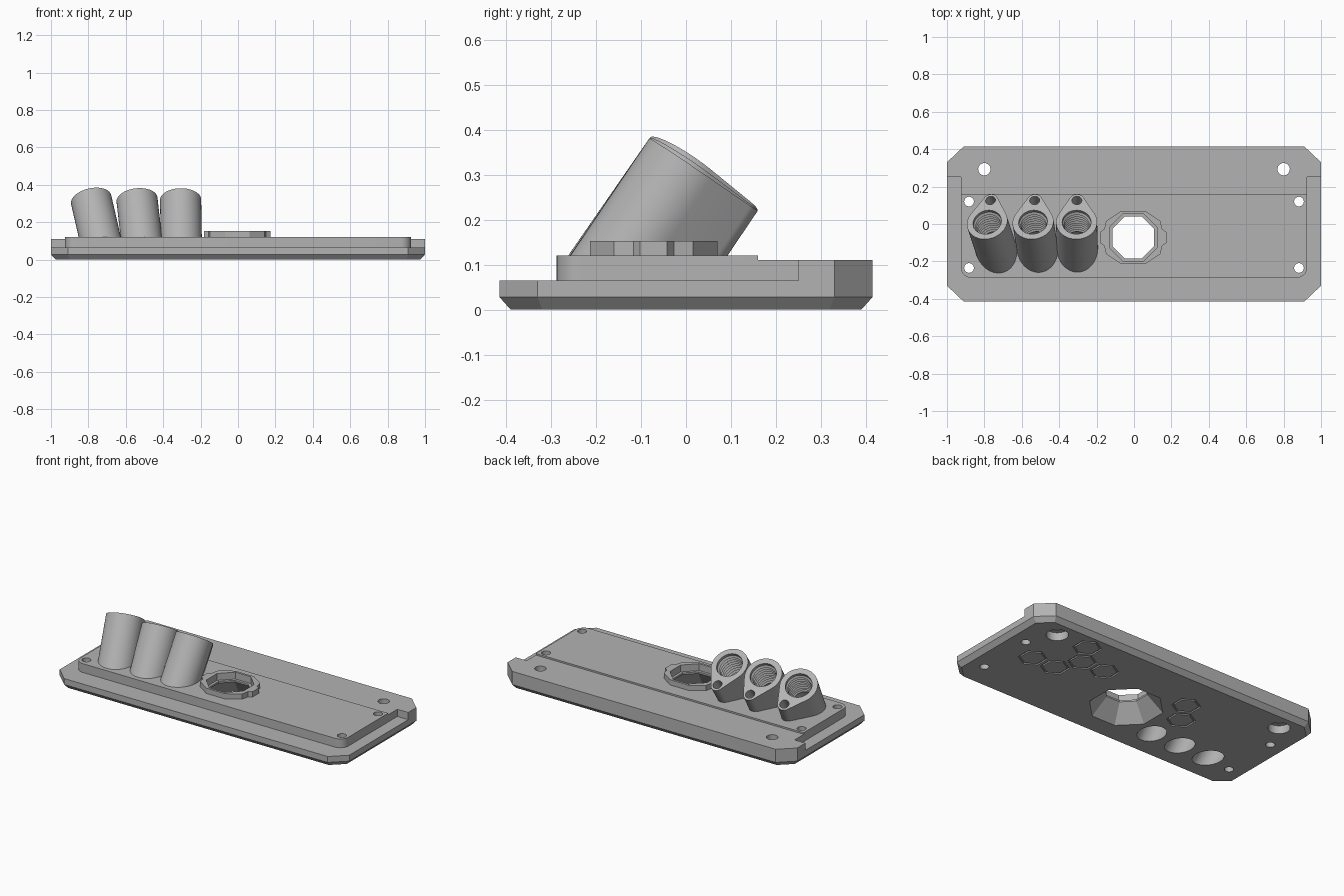
import bpy, bmesh
from math import sin, cos, pi, radians
from mathutils import Matrix, Vector

old = bpy.data.objects.get("Cube")
if old:
    bpy.data.objects.remove(old)

grey = bpy.data.materials.new("plain grey")
grey.use_nodes = True
GREY = (0.45, 0.45, 0.45, 1)
grey.diffuse_color = GREY
grey.node_tree.nodes["Principled BSDF"].inputs["Base Color"].default_value = GREY


def arc(radius, start, end, count, cx=0, cy=0):
    step = (end - start) / (count - 1)
    angles = [radians(start + i * step) for i in range(count)]
    return [(cx + radius * cos(a), cy + radius * sin(a)) for a in angles]


def ngon(radius, sides, cx=0, cy=0, turn=0):
    return arc(radius, turn, turn + 360 - 360 / sides, sides, cx, cy)


def mirrored(quarter):
    """Mirror a quarter outline, listed from the x axis to the y axis."""
    half = quarter + [(-x, y) for x, y in reversed(quarter)]
    return half + [(-x, -y) for x, y in half]


def loft(name, sections, matrix=Matrix()):
    """Join (outline, z) sections into a closed solid."""
    bm = bmesh.new()
    rings = [[bm.verts.new((x, y, z)) for x, y in pts] for pts, z in sections]
    for low, high in zip(rings, rings[1:]):
        n = len(low)
        for i in range(n):
            j = (i + 1) % n
            bm.faces.new((low[i], low[j], high[j], high[i]))
    bm.faces.new(rings[0][::-1])
    bm.faces.new(rings[-1])
    bm.transform(matrix)
    bmesh.ops.recalc_face_normals(bm, faces=bm.faces)
    mesh = bpy.data.meshes.new(name)
    bm.to_mesh(mesh)
    bm.free()
    mesh.materials.append(grey)
    obj = bpy.data.objects.new(name, mesh)
    bpy.context.collection.objects.link(obj)
    return obj


def prism(name, outline, z0, z1, matrix=Matrix()):
    return loft(name, [(outline, z0), (outline, z1)], matrix)


def combine(target, tool, operation="DIFFERENCE", keep=False):
    mod = target.modifiers.new("cut", "BOOLEAN")
    mod.operation, mod.solver, mod.object = operation, "EXACT", tool
    bpy.context.view_layer.objects.active = target
    bpy.ops.object.modifier_apply(modifier=mod.name)
    if not keep:
        bpy.data.objects.remove(tool)


def smooth(obj):
    bpy.ops.object.select_all(action="DESELECT")
    obj.select_set(True)
    bpy.context.view_layer.objects.active = obj
    bpy.ops.object.shade_smooth_by_angle(angle=radians(30))


# Base plate with clipped corners and a bevelled underside
full = mirrored([(1, 0.33), (0.91, 0.415)])
inset = mirrored([(0.975, 0.32), (0.9, 0.39)])
plate = loft("base_plate", [(inset, 0), (full, 0.028), (full, 0.065)])

# Raised rear bar, step and main panel with rounded front corners
rear = [(-1, 0.25), (1, 0.25), (1, 0.33), (0.91, 0.415), (-0.91, 0.415), (-1, 0.33)]
step = [(-0.925, 0.1), (0.925, 0.1), (0.925, 0.3), (-0.925, 0.3)]
R = 0.055
panel = (arc(R, 180, 270, 9, R - 0.925, R - 0.288)
         + arc(R, 270, 360, 9, 0.925 - R, R - 0.288)
         + [(0.925, 0.16), (-0.925, 0.16)])
for outline, top in ((rear, 0.11), (step, 0.11), (panel, 0.12)):
    combine(plate, prism("block", outline, 0.04, top), "UNION")

# Eight-sided collar with side tabs around the central opening
MID = Matrix.Translation((-0.004, -0.072, 0))
collar = mirrored([(0.177, 0.03), (0.155, 0.045), (0.145, 0.088), (0.065, 0.142)])
combine(plate, prism("collar", collar, 0.09, 0.153, MID), "UNION")


def octagon(apothem):
    return ngon(apothem / cos(pi / 8), 8, turn=22.5)


combine(plate, loft("funnel", [(octagon(0.2), -0.005), (octagon(0.112), 0.1),
                               (octagon(0.112), 0.125)], MID))
combine(plate, prism("collar_recess", octagon(0.128), 0.11, 0.2, MID))

# Screw holes, the rear pair counterbored from below
for side in (-1, 1):
    combine(plate, prism("hole", ngon(0.033, 32, side * 0.8, 0.293), -0.1, 0.3))
    combine(plate, prism("bore", ngon(0.062, 32, side * 0.8, 0.293), -0.1, 0.05))
    for y in (0.12, -0.235):
        combine(plate, prism("hole", ngon(0.026, 24, side * 0.882, y), -0.1, 0.3))

# Hexagonal grooves on the underside
HEXES = [(0.58, 0.29), (0.74, 0.012), (0.58, 0.012), (0.5, 0.152), (0.34, 0.152),
         (-0.25, 0.152), (-0.33, 0.012)]
for x, y in HEXES:
    groove = prism("groove", ngon(0.082, 6, x, y, 30), -0.01, 0.008)
    combine(groove, prism("core", ngon(0.07, 6, x, y, 30), -0.02, 0.02))
    combine(plate, groove)

# Three leaning teardrop sockets, fanned sideways, each with a threaded bore
teardrop = arc(0.04, 30, 150, 17, 0, 0.14) + arc(0.11, 150, 390, 41)
bore = [(ngon(0.075, 40), -0.6)]
for i in range(9):
    z = -0.2 + i * 0.02
    bore += [(ngon(0.075, 40), z), (ngon(0.067, 40), z + 0.01)]
bore += [(ngon(0.077, 40), -0.018), (ngon(0.077, 40), 0.05)]

for place, x, fan in (("right", -0.785, -13), ("middle", -0.54, -6.5), ("left", -0.307, -1)):
    frame = (Matrix.Translation((x, 0.01, 0.32)) @ Matrix.Rotation(radians(fan), 4, "Y")
             @ Matrix.Rotation(radians(-34), 4, "X"))
    socket = prism(place + "_socket", teardrop, -0.5, 0, frame)
    bm = bmesh.new()
    bm.from_mesh(socket.data)
    cut = bmesh.ops.bisect_plane(bm, geom=bm.verts[:] + bm.edges[:] + bm.faces[:],
                                 plane_co=(0, 0, 0.112), plane_no=(0, 0, 1), clear_inner=True)
    bmesh.ops.holes_fill(bm, edges=[e for e in bm.edges if e.is_boundary])
    bmesh.ops.recalc_face_normals(bm, faces=bm.faces)
    bm.to_mesh(socket.data)
    bm.free()
    cutter = loft("bore", bore, frame)
    combine(plate, cutter, keep=True)
    combine(socket, cutter)
    combine(socket, prism("pin_hole", ngon(0.027, 24, 0, 0.14), -0.1, 0.05, frame))
    smooth(socket)

smooth(plate)
